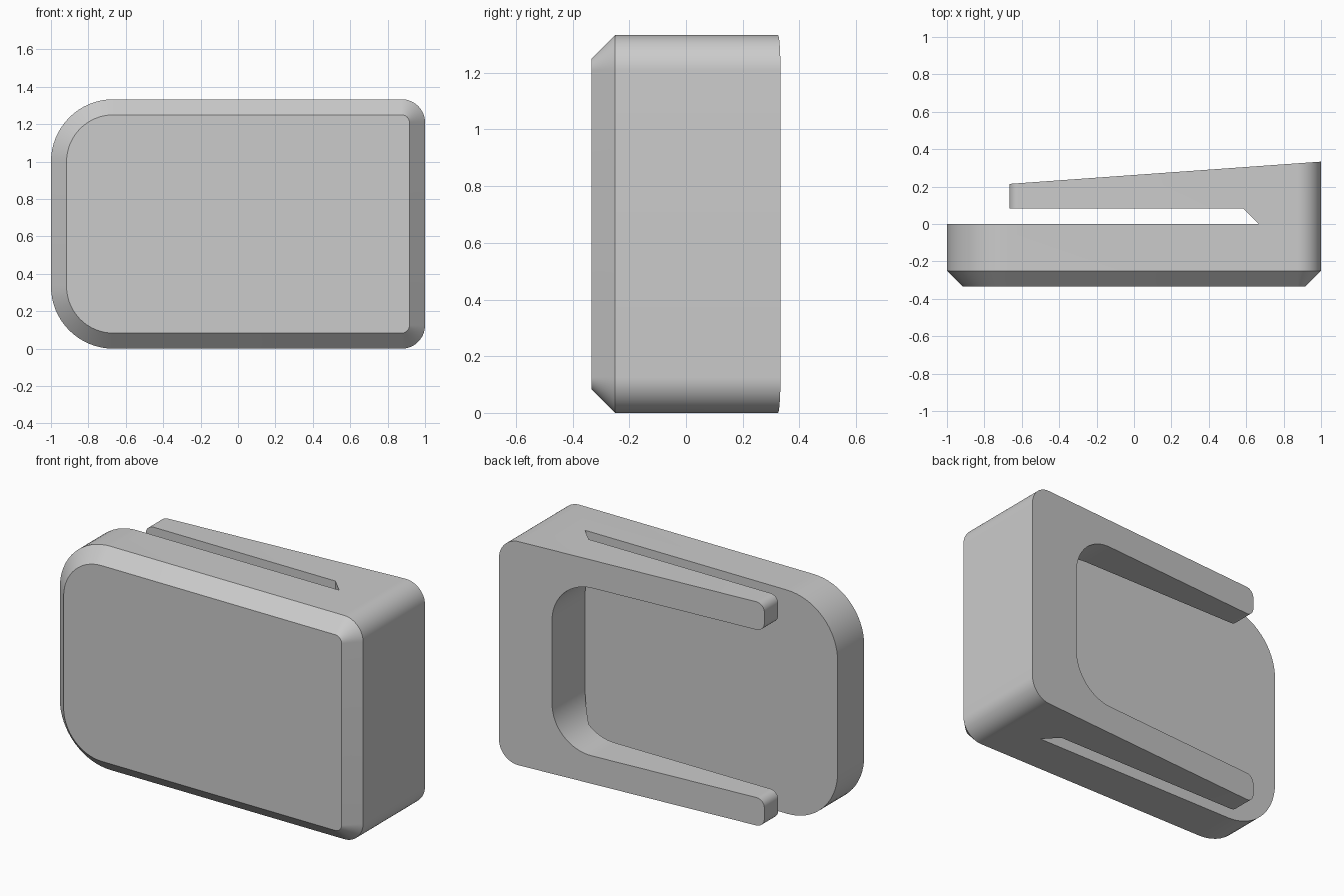
import bpy, bmesh, math
from mathutils import Vector

if "Cube" in bpy.data.objects:
    bpy.data.objects.remove(bpy.data.objects["Cube"], do_unlink=True)

H, T = 4 / 3, 1 / 12          # height, chamfer and slot size
ARM_END, GAP_END = -2 / 3, 2 / 3

grey = bpy.data.materials.new("plain grey")
grey.use_nodes = True
grey.diffuse_color = (0.6, 0.6, 0.6, 1)
grey.node_tree.nodes["Principled BSDF"].inputs["Base Color"].default_value = (0.6, 0.6, 0.6, 1)


def rounded(corners, steps=16):
    """Outline from (x, z, radius) right-angled corners."""
    out = []
    for i, (x, z, r) in enumerate(corners):
        p = Vector((x, z))
        if r == 0:
            out.append(p)
            continue
        d1 = (Vector(corners[i - 1][:2]) - p).normalized()
        d2 = (Vector(corners[(i + 1) % len(corners)][:2]) - p).normalized()
        c = p + r * (d1 + d2)
        for k in range(steps + 1):
            a = math.pi / 2 * k / steps
            out.append(c - r * (d2 * math.cos(a) + d1 * math.sin(a)))
    return out


def loft(name, rings):
    """Closed solid through rings of equal length."""
    bm = bmesh.new()
    rows = [[bm.verts.new(p) for p in ring] for ring in rings]
    n = len(rows[0])
    for a, b in zip(rows, rows[1:]):
        for i in range(n):
            j = (i + 1) % n
            bm.faces.new((a[i], a[j], b[j], b[i]))
    bm.faces.new(rows[0])
    bm.faces.new(rows[-1])
    bmesh.ops.recalc_face_normals(bm, faces=bm.faces)
    mesh = bpy.data.meshes.new(name)
    bm.to_mesh(mesh)
    bm.free()
    mesh.materials.append(grey)
    obj = bpy.data.objects.new(name, mesh)
    bpy.context.collection.objects.link(obj)
    return obj


def shell(inset):
    lo, hi, big, small = inset, H - inset, 1 / 3 - inset, 0.125 - inset
    e = 1 - inset
    return rounded([(-e, lo, big), (e, lo, small), (e, hi, small), (-e, hi, big)])


def back(x):
    return 1 / 3 - (1 - x) * 0.0714


# Main block: chamfered front, gently sloping back
outer = shell(0)
body = loft("clip_body", [
    [(p.x, -1 / 3, p.y) for p in shell(T)],
    [(p.x, -0.25, p.y) for p in outer],
    [(p.x, back(p.x), p.y) for p in outer],
])

# Opening between the two arms, with rounded arm ends
r, arm = 0.05, 1 / 6
half = [(-1.5, -0.5, 0), (ARM_END + r, -0.5, 0)]
tip = [ARM_END + r - r * math.sin(math.pi / 2 * k / 10) for k in range(11)]
for k, x in enumerate(tip):
    half.append((x, r - r * math.cos(math.pi / 2 * k / 10), 0))
half += [(ARM_END, arm, r), (GAP_END, arm, 0.25)]
window = rounded(half + [(x, H - z, q) for x, z, q in reversed(half)])
opening = loft("opening_cutter", [[(p.x, y, p.y) for p in window] for y in (0, 0.6)])

# Slot between the arms and the front plate
slot_shape = [(-1.5, 0), (GAP_END, 0), (GAP_END - T, T), (-1.5, T)]
slot = loft("slot_cutter", [[(x, y, z) for x, y in slot_shape] for z in (-0.5, H + 0.5)])

bpy.context.view_layer.objects.active = body
for cutter in (opening, slot):
    mod = body.modifiers.new("cut", "BOOLEAN")
    mod.operation = "DIFFERENCE"
    mod.solver = "EXACT"
    mod.object = cutter
    cutter.hide_render = True
    bpy.ops.object.modifier_apply(modifier=mod.name)
    bpy.data.objects.remove(cutter, do_unlink=True)

bpy.ops.object.select_all(action="DESELECT")
body.select_set(True)
bpy.ops.object.shade_smooth_by_angle(angle=math.radians(25))
